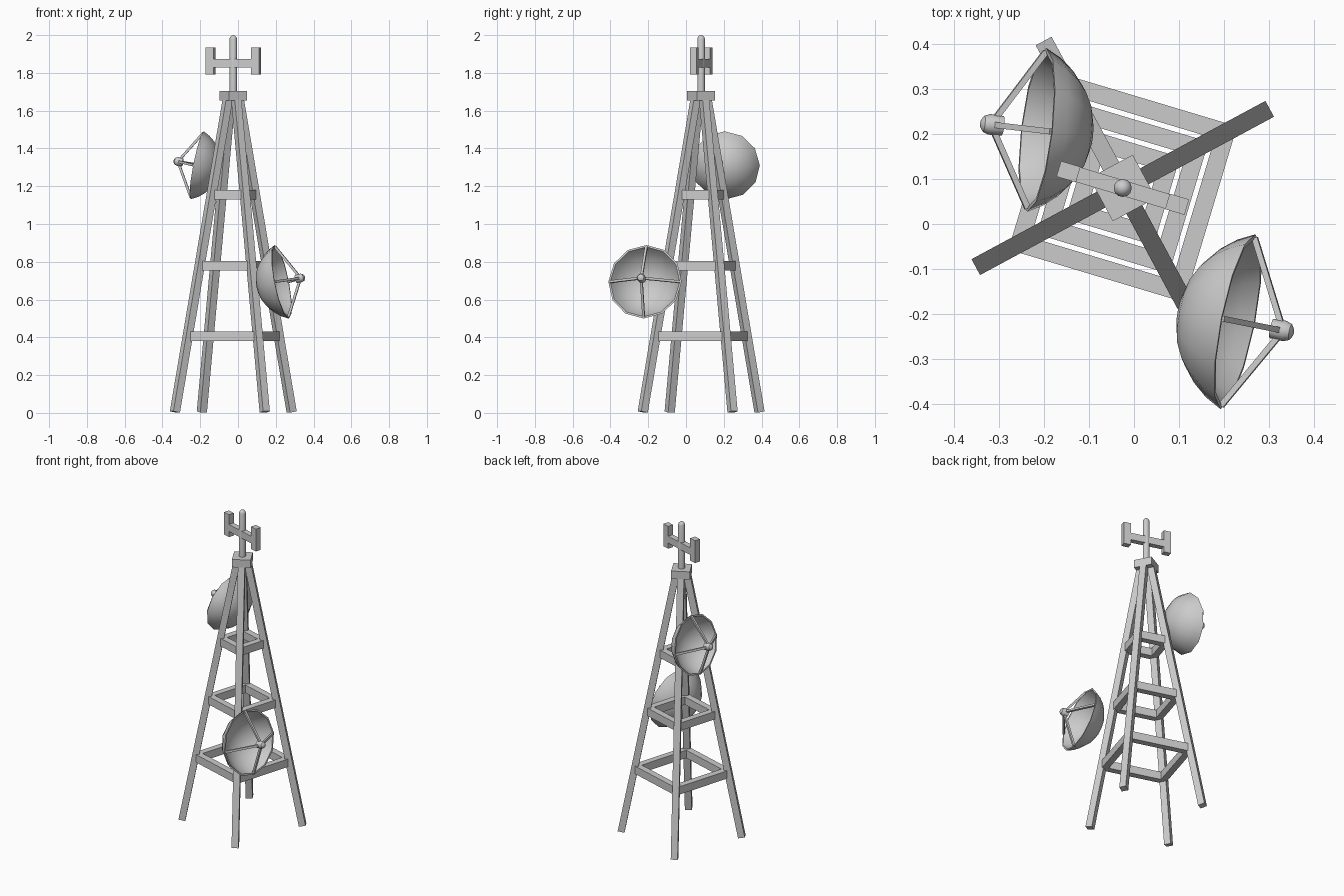
import bpy, bmesh
from math import radians, sin, cos, pi, sqrt, asin
from mathutils import Vector, Matrix

if "Cube" in bpy.data.objects:
    bpy.data.objects.remove(bpy.data.objects["Cube"])

CX, CY = -0.025, 0.08           # tower axis
YAW = radians(28.3)             # direction of the first leg


def finish(name, bm, smooth=False):
    bmesh.ops.recalc_face_normals(bm, faces=bm.faces)
    me = bpy.data.meshes.new(name)
    bm.to_mesh(me)
    bm.free()
    ob = bpy.data.objects.new(name, me)
    bpy.context.collection.objects.link(ob)
    if smooth:
        bpy.ops.object.select_all(action='DESELECT')
        ob.select_set(True)
        bpy.context.view_layer.objects.active = ob
        bpy.ops.object.shade_smooth_by_angle(angle=radians(35))
    return ob


def box(name, size, mat):
    bm = bmesh.new()
    bmesh.ops.create_cube(bm, size=1, matrix=mat @ Matrix.Diagonal((*size, 1)))
    return finish(name, bm)


def bar(name, p, q, w, side):
    """Square bar from p to q with one face pair facing along side."""
    p, q = Vector(p), Vector(q)
    z = (q - p).normalized()
    y = z.cross(Vector(side)).normalized()
    x = y.cross(z)
    rot = Matrix((x, y, z)).transposed().to_4x4()
    return box(name, (w, w, (q - p).length), Matrix.Translation((p + q) / 2) @ rot)


def revolve(name, profile, n, mat):
    """Spin (radius, height) points about local z; radius 0 gives a pole."""
    bm = bmesh.new()
    rings = []
    for r, h in profile:
        if r == 0:
            rings.append([bm.verts.new(mat @ Vector((0, 0, h)))])
        else:
            rings.append([bm.verts.new(mat @ Vector((r * cos(2 * pi * i / n), r * sin(2 * pi * i / n), h)))
                          for i in range(n)])
    for a, b in zip(rings, rings[1:]):
        for i in range(n):
            j = (i + 1) % n
            vs = [a[i % len(a)], a[j % len(a)], b[j % len(b)], b[i % len(b)]]
            bm.faces.new(list(dict.fromkeys(vs)))
    return finish(name, bm, True)


def leg_radius(z):
    return 0.352 - 0.192 * z


# Four legs leaning in to the cap
for k in range(4):
    a = YAW + k * pi / 2
    d = Vector((cos(a), sin(a), 0))
    c = Vector((CX, CY, 0))
    bar(f"leg_{k + 1}", c + d * leg_radius(0.005) + Vector((0, 0, 0.005)),
        c + d * leg_radius(1.68) + Vector((0, 0, 1.68)), 0.04, (-sin(a), cos(a), 0))

# Three square brace rings
for n, z in enumerate((0.405, 0.78, 1.155)):
    side = leg_radius(z) * sqrt(2)
    for k in range(4):
        m = (Matrix.Translation((CX, CY, z)) @ Matrix.Rotation(YAW + pi / 4 + k * pi / 2, 4, 'Z')
             @ Matrix.Translation((side / 2 - 0.01, 0, 0)))
        box(f"brace_{n + 1}_{k + 1}", (0.04, side, 0.05), m)

# Cap block and mast with rounded tip
box("cap", (0.109, 0.109, 0.05), Matrix.Translation((CX, CY, 1.68)) @ Matrix.Rotation(YAW, 4, 'Z'))
mast = [(0, 1.69), (0.02, 1.69), (0.02, 1.98), (0.017, 1.99), (0.01, 1.997), (0, 2.0)]
revolve("mast", mast, 12, Matrix.Translation((CX, CY, 0)))

# Cross arm with two upright panel antennas
top = Matrix.Translation((CX, CY, 0)) @ Matrix.Rotation(YAW - pi / 4, 4, 'Z')
box("cross_arm", (0.25, 0.034, 0.045), top @ Matrix.Translation((0, 0, 1.85)))
for s, name in ((-1, "left"), (1, "right")):
    box(f"panel_{name}", (0.045, 0.036, 0.143), top @ Matrix.Translation((s * 0.126, 0, 1.864)))


def dish(name, centre, azimuth, R):
    m = (Matrix.Translation(centre) @ Matrix.Rotation(radians(azimuth), 4, 'Z')
         @ Matrix.Rotation(radians(90 - 11), 4, 'Y'))
    # Bowl: outer and inner spherical caps joined at the rim
    depth, t = 0.68 * R, 0.01
    S = (R * R + depth * depth) / (2 * depth)
    zc, full = S - depth, asin(R / S)
    angles = [full * i / 6 for i in range(7)]
    outer = [(S * sin(a), zc - S * cos(a)) for a in angles]
    inner = [((S - t) * sin(a), zc - (S - t) * cos(a)) for a in angles]
    inner[-1] = (R - t, 0)
    outer[0], inner[0] = (0, -depth), (0, -depth + t)
    revolve(name + "_bowl", outer + inner[::-1], 12, m)
    # Feed horn on four struts
    feed = [(0, 0.078), (0.022, 0.078), (0.023, 0.108), (0.018, 0.121), (0.009, 0.127), (0, 0.129)]
    revolve(name + "_feed", feed, 12, m)
    for k in range(4):
        u = Vector((cos(k * pi / 2), sin(k * pi / 2), 0))
        v = Vector((-u.y, u.x, 0))
        bar(f"{name}_strut_{k + 1}", m @ (u * (R - 0.008)), m @ (u * 0.008 + Vector((0, 0, 0.1))),
            0.013, m.to_3x3() @ v)


dish("upper_dish", (-0.216, 0.209, 1.311), 173.3, 0.183)
dish("lower_dish", (0.231, -0.217, 0.694), -11.3, 0.198)
